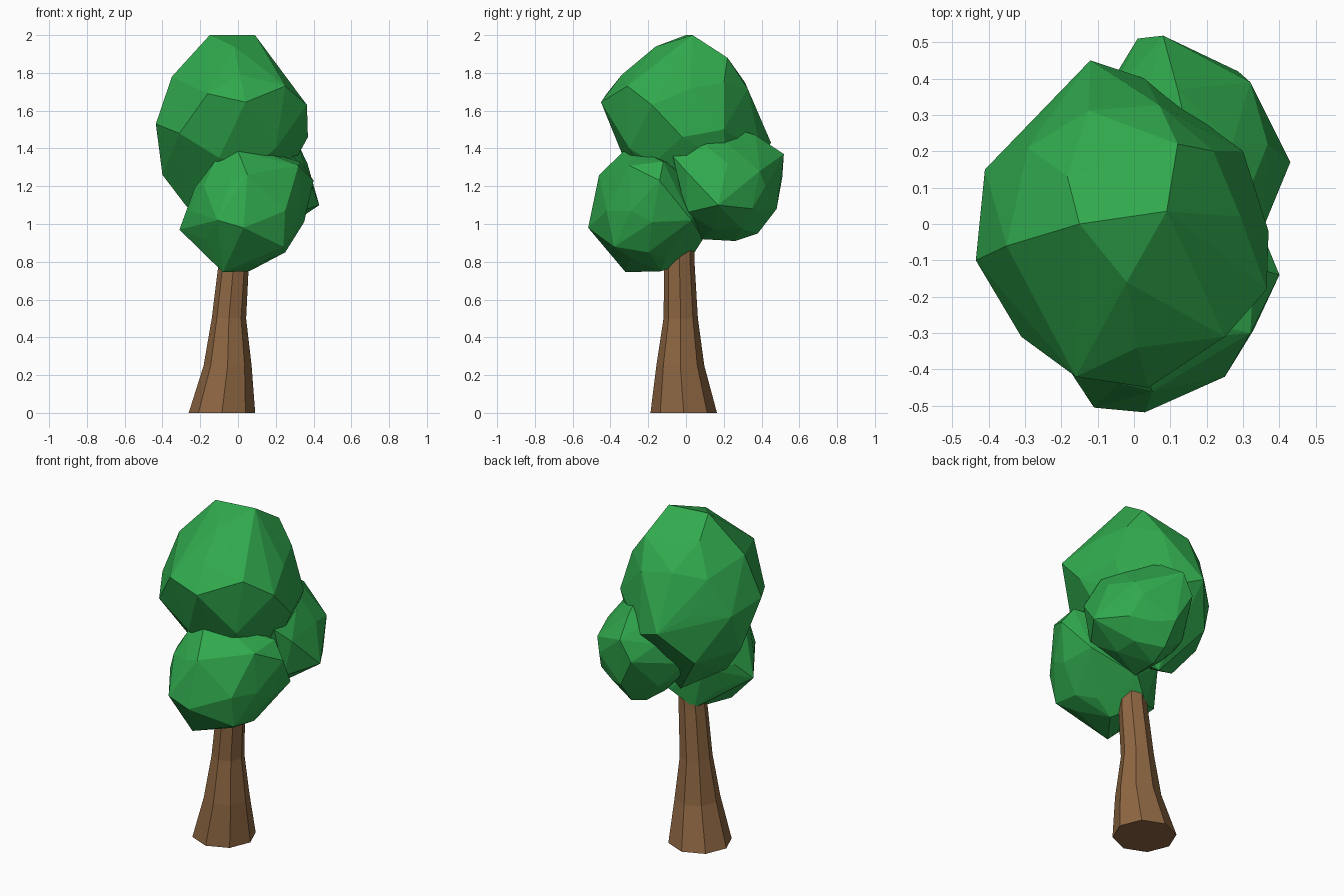
import bpy, bmesh, math
from mathutils import Vector


def finish(bm, name, color):
    bmesh.ops.recalc_face_normals(bm, faces=bm.faces)
    mesh = bpy.data.meshes.new(name)
    bm.to_mesh(mesh)
    bm.free()
    mat = bpy.data.materials.new(name + "_colour")
    mat.diffuse_color = color
    mesh.materials.append(mat)
    obj = bpy.data.objects.new(name, mesh)
    bpy.context.collection.objects.link(obj)
    return obj


def foliage(name, centre, radii, corners):
    """Faceted clump: low ico sphere, nearest vertices pulled to the corners, then hulled."""
    ico = bmesh.new()
    bmesh.ops.create_icosphere(ico, subdivisions=2, radius=0.95)
    c = Vector(centre)
    pts = [c + Vector(a * b for a, b in zip(v.co, radii)) for v in ico.verts]
    ico.free()
    for corner in map(Vector, corners):
        pts.remove(min(pts, key=lambda p: (p - corner).length))
    bm = bmesh.new()
    for p in pts + [Vector(k) for k in corners]:
        bm.verts.new(p)
    bmesh.ops.convex_hull(bm, input=bm.verts)
    loose = [v for v in bm.verts if not v.link_faces]
    bmesh.ops.delete(bm, geom=loose, context='VERTS')
    return finish(bm, name, GREEN)


GREEN = (0.03, 0.40, 0.075, 1)
BROWN = (0.27, 0.135, 0.055, 1)

# Trunk: eight-sided rings (x, y, z, radius), flared and leaning
rings = [(-0.085, -0.012, 0, 0.176), (-0.055, -0.03, 0.25, 0.127),
         (-0.048, -0.028, 0.5, 0.091), (-0.022, -0.035, 0.8, 0.08),
         (0.0, -0.02, 1.1, 0.06)]
bm = bmesh.new()
loops = [[bm.verts.new((x + r * math.cos(i * math.pi / 4),
                        y + r * math.sin(i * math.pi / 4), z)) for i in range(8)]
         for x, y, z, r in rings]
for low, high in zip(loops, loops[1:]):
    for i in range(8):
        j = (i + 1) % 8
        bm.faces.new((low[i], low[j], high[j], high[i]))
bm.faces.new(loops[0])
bm.faces.new(loops[-1])
finish(bm, "trunk", BROWN)

# Large crown clump, its underside leaning to the back
foliage("crown_foliage", (-0.03, 0.02, 1.52), (0.38, 0.38, 0.46), [
    (-0.15, 0.0, 2.0), (0.09, 0.035, 2.0), (-0.02, -0.16, 1.94), (0.12, 0.22, 1.88),
    (0.01, -0.34, 1.79), (-0.35, -0.06, 1.78), (-0.16, -0.42, 1.69), (0.04, -0.45, 1.645),
    (0.25, -0.31, 1.73), (0.365, -0.18, 1.63), (-0.31, -0.31, 1.48), (-0.435, -0.1, 1.53),
    (-0.12, 0.45, 1.43), (-0.41, 0.15, 1.5), (-0.40, 0.05, 1.26), (0.37, -0.02, 1.46),
    (-0.27, 0.0, 1.09), (0.30, 0.2, 1.5), (0.03, 0.40, 1.37), (-0.1, -0.33, 1.35),
    (0.2, -0.3, 1.40), (-0.26, 0.29, 1.23), (-0.06, 0.14, 0.97)])

# Lower front clump
foliage("front_foliage", (0.04, -0.2, 1.07), (0.32, 0.31, 0.31), [
    (-0.31, -0.2, 0.97), (-0.23, -0.25, 1.19), (-0.12, -0.3, 1.335), (0.0, -0.33, 1.385),
    (0.1, -0.25, 1.395), (0.33, -0.12, 1.33), (0.40, -0.14, 1.23), (0.35, -0.18, 1.01),
    (0.25, -0.2, 0.85), (0.06, -0.13, 0.75), (-0.08, -0.32, 0.745), (-0.11, -0.505, 1.02),
    (0.03, -0.518, 0.98), (0.05, -0.46, 1.26), (0.25, -0.42, 1.07), (0.05, 0.09, 0.92),
    (-0.17, -0.25, 0.86), (-0.07, 0.02, 0.81), (0.33, 0.03, 1.02), (0.24, -0.38, 0.88),
    (0.32, -0.3, 1.31)])

# Back right clump
foliage("back_foliage", (0.13, 0.22, 1.2), (0.28, 0.26, 0.28), [
    (0.15, 0.24, 1.51), (0.12, 0.37, 1.47), (0.08, 0.518, 1.37), (0.01, 0.51, 1.25),
    (0.1, 0.48, 1.08), (0.32, 0.39, 1.28), (0.43, 0.17, 1.1), (0.36, 0.0, 1.28),
    (0.35, 0.27, 1.25), (0.1, 0.38, 0.95), (0.08, 0.26, 0.91), (0.06, 0.08, 0.92),
    (0.29, -0.07, 1.36), (-0.16, 0.23, 1.18), (0.32, 0.1, 1.42), (0.31, 0.0, 1.06)])
